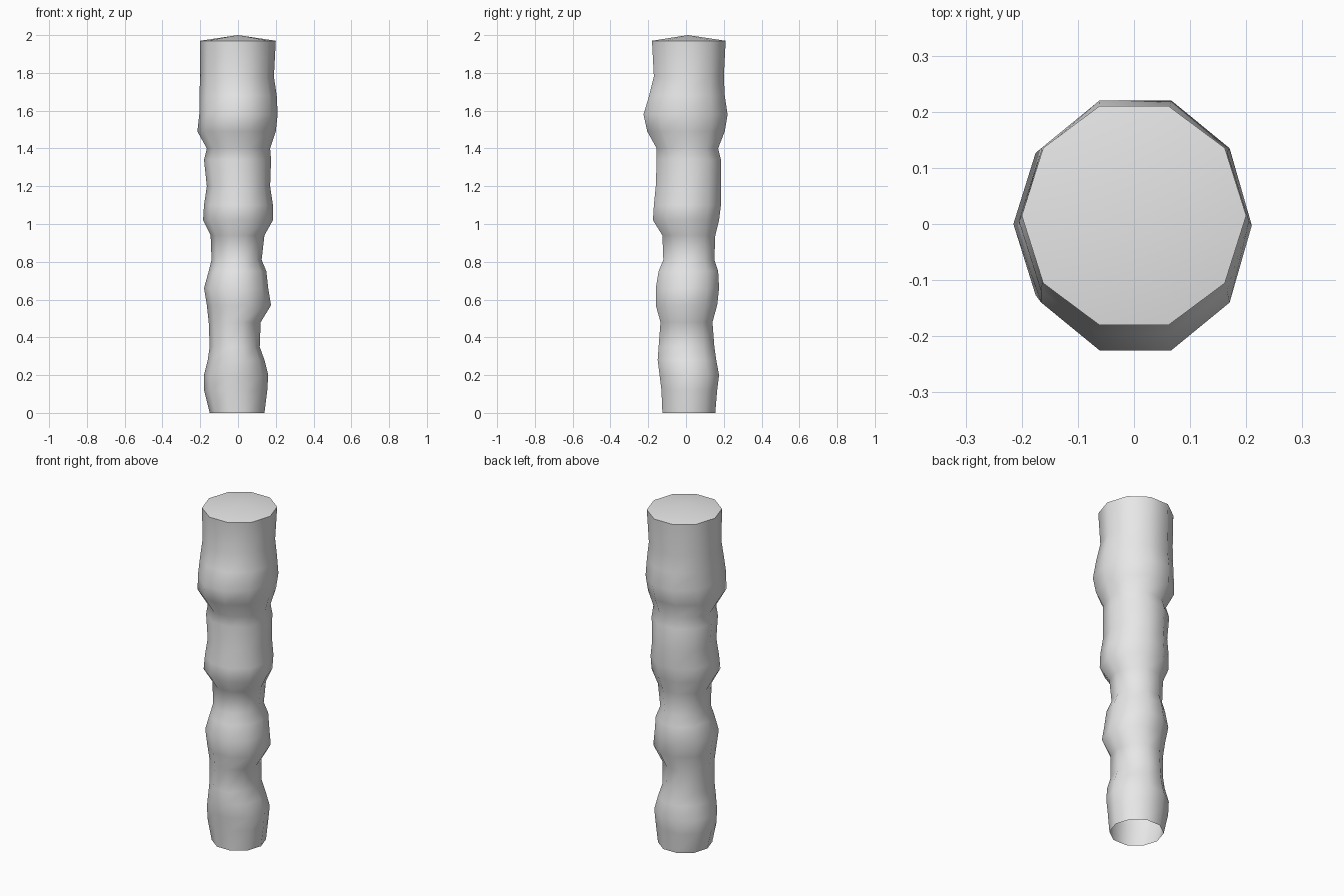
import bpy
import bmesh
from math import cos, sin, pi

default_cube = bpy.data.objects.get("Cube")
if default_cube:
    bpy.data.objects.remove(default_cube, do_unlink=True)

SIDES = 10
UNIT = 0.005

# One row per ring: height in hundredths, then left, right, front and back reach in UNITs
RINGS = [
    (0, 30, 28, 25, 31), (12, 36, 31, 26, 33), (20, 36, 32, 28, 35),
    (28, 32, 28, 30, 32), (35, 30, 23, 29, 30), (48, 31, 24, 27, 28),
    (57, 33, 35, 32, 33), (66, 36, 32, 32, 35), (75, 31, 30, 29, 34),
    (81, 28, 25, 24, 30), (94, 29, 28, 25, 31), (102, 37, 37, 35, 35),
    (110, 36, 37, 34, 37), (120, 33, 34, 32, 37), (134, 36, 35, 31, 37),
    (140, 33, 34, 31, 34), (149, 43, 40, 41, 41), (158, 41, 42, 45, 44),
    (168, 41, 41, 39, 41), (178, 40, 38, 34, 40), (197, 40, 40, 36, 42),
]


def make_material(name, colour):
    material = bpy.data.materials.new(name)
    material.use_nodes = True
    material.diffuse_color = colour
    material.node_tree.nodes["Principled BSDF"].inputs["Base Color"].default_value = colour
    return material


def add_ring(bm, height, low_x, high_x, front, back):
    """Ten-sided ring whose extremes reach the given distances from the axis."""
    centre_x, radius_x = (high_x - low_x) / 2, (high_x + low_x) / 2
    centre_y, radius_y = (back - front) / 2, (back + front) / 2
    ring = []
    for i in range(SIDES):
        angle = 2 * pi * i / SIDES
        x = centre_x + radius_x * cos(angle)
        y = centre_y + radius_y * sin(angle) / sin(0.4 * pi)
        ring.append(bm.verts.new((x * UNIT, y * UNIT, height / 100)))
    return ring


def make_object(name, bm, material):
    mesh = bpy.data.meshes.new(name)
    bm.normal_update()
    bm.to_mesh(mesh)
    bm.free()
    mesh.materials.append(material)
    obj = bpy.data.objects.new(name, mesh)
    bpy.context.collection.objects.link(obj)
    return obj


grey = make_material("pale grey", (0.8, 0.8, 0.8, 1))

# Lumpy trunk: smooth skin between the rings, open at the foot
bm = bmesh.new()
rings = [add_ring(bm, *row) for row in RINGS]
for lower, upper in zip(rings, rings[1:]):
    for i in range(SIDES):
        j = (i + 1) % SIDES
        bm.faces.new((lower[i], lower[j], upper[j], upper[i])).smooth = True
make_object("trunk", bm, grey)

# Shallow cone closing the top
bm = bmesh.new()
rim = add_ring(bm, *RINGS[-1])
peak = bm.verts.new((0, 0.01, 2))
for i in range(SIDES):
    bm.faces.new((rim[i], rim[(i + 1) % SIDES], peak)).smooth = True
make_object("top_cap", bm, grey)
